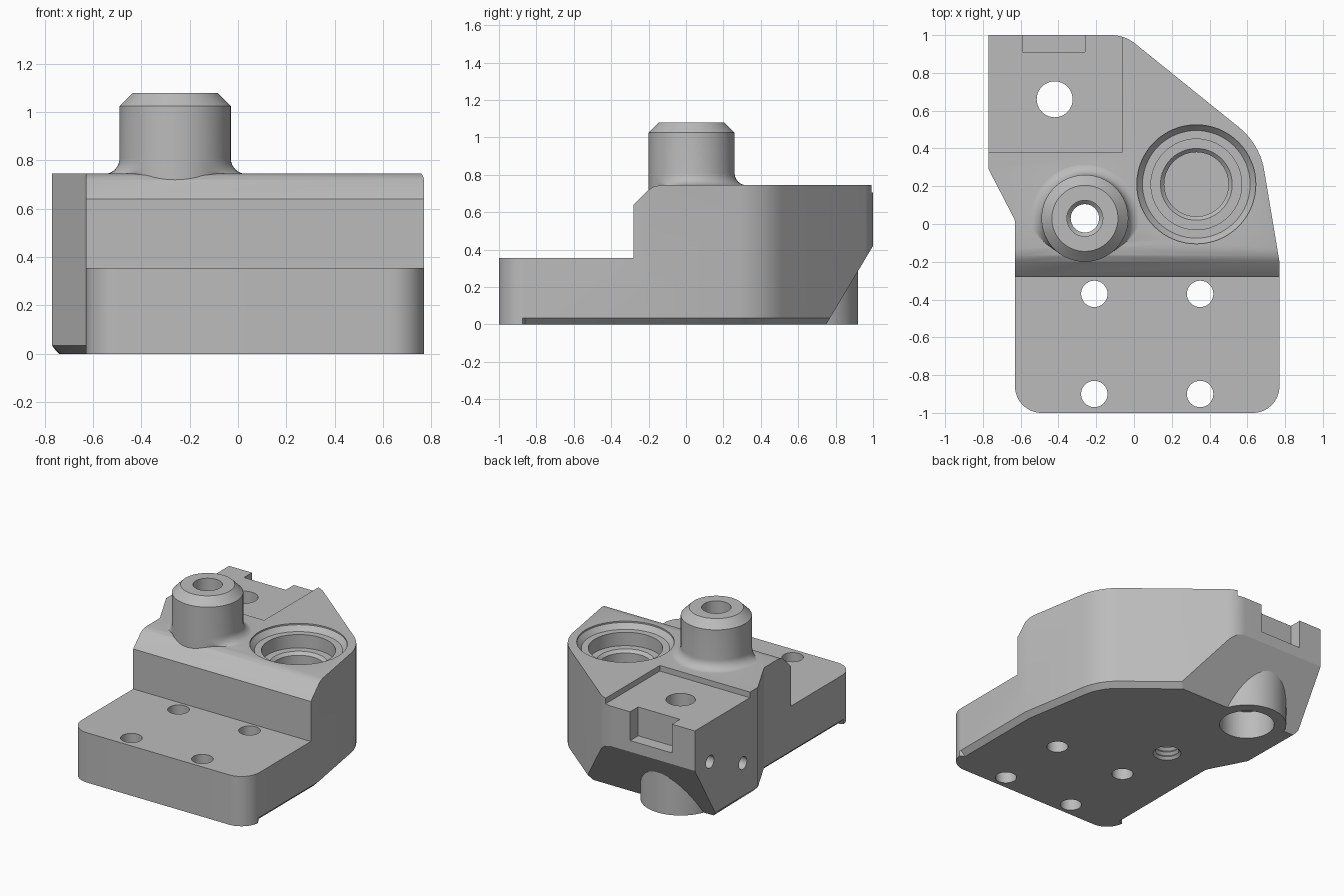
import bpy, bmesh, math
from mathutils import Vector, Matrix

old = bpy.data.objects.get("Cube")
if old:
    bpy.data.objects.remove(old, do_unlink=True)

grey = bpy.data.materials.new("machined_grey")
grey.use_nodes = True
grey.diffuse_color = (0.5, 0.5, 0.5, 1)
grey.node_tree.nodes["Principled BSDF"].inputs["Base Color"].default_value = (0.5, 0.5, 0.5, 1)


def make(name, bm):
    bmesh.ops.recalc_face_normals(bm, faces=bm.faces)
    mesh = bpy.data.meshes.new(name)
    bm.to_mesh(mesh)
    bm.free()
    mesh.materials.append(grey)
    obj = bpy.data.objects.new(name, mesh)
    bpy.context.collection.objects.link(obj)
    return obj


def rounded(corners, steps=10):
    """Outline with a tangent arc at each corner (x, y, radius)."""
    out = []
    for i, (x, y, r) in enumerate(corners):
        p = Vector((x, y))
        if r == 0:
            out.append(p)
            continue
        a = (Vector(corners[i - 1][:2]) - p).normalized()
        b = (Vector(corners[(i + 1) % len(corners)][:2]) - p).normalized()
        half = a.angle(b) / 2
        c = p + (a + b).normalized() * r / math.sin(half)
        d = r / math.tan(half)
        s, e = p + a * d - c, p + b * d - c
        out += [c + s.lerp(e, k / steps).normalized() * r for k in range(steps + 1)]
    return out


def loft(name, rings):
    bm = bmesh.new()
    loops = [[bm.verts.new(v) for v in ring] for ring in rings]
    n = len(loops[0])
    for lo, hi in zip(loops, loops[1:]):
        for i in range(n):
            bm.faces.new((lo[i], lo[(i + 1) % n], hi[(i + 1) % n], hi[i]))
    bm.faces.new(loops[0])
    bm.faces.new(loops[-1])
    return make(name, bm)


def box(name, lo, hi):
    bm = bmesh.new()
    bmesh.ops.create_cube(bm, size=1)
    lo, hi = Vector(lo), Vector(hi)
    for v in bm.verts:
        v.co = (lo + hi) / 2 + v.co * (hi - lo)
    return make(name, bm)


def lathe(name, profile, x, y, steps=64):
    """Solid turned about a vertical axis from (radius, z) points."""
    bm = bmesh.new()
    pts = [(0, profile[0][1])] + profile + [(0, profile[-1][1])]
    vs = [bm.verts.new((r, 0, z)) for r, z in pts]
    es = [bm.edges.new(p) for p in zip(vs, vs[1:])]
    bmesh.ops.spin(bm, geom=vs + es, cent=(0, 0, 0), axis=(0, 0, 1),
                   angle=math.tau, steps=steps)
    bmesh.ops.remove_doubles(bm, verts=bm.verts, dist=1e-4)
    bmesh.ops.translate(bm, verts=bm.verts, vec=(x, y, 0))
    return make(name, bm)


def combine(target, tool, operation):
    mod = target.modifiers.new(operation.lower(), 'BOOLEAN')
    mod.operation, mod.solver, mod.object = operation, 'EXACT', tool
    bpy.context.view_layer.objects.active = target
    bpy.ops.object.modifier_apply(modifier=mod.name)
    bpy.data.objects.remove(tool, do_unlink=True)


# Body outline, with the lower side edges chamfered
plan = rounded([(-0.63, -1, 0.14), (0.77, -1, 0.14), (0.77, -0.2, 0), (0.666, 0.423, 0.37),
                (-0.05, 1, 0.2), (-0.77, 1, 0), (-0.77, 0.29, 0), (-0.63, 0.02, 0.06)])
chamfer = 0.035
bottom = []
for i, p in enumerate(plan):
    t = (plan[(i + 1) % len(plan)] - plan[i - 1]).normalized()
    inset = chamfer if p.y > -0.87 else 0
    bottom.append(p + Vector((-t.y, t.x)) * inset)
body = loft("bracket_body", [[(*p, 0) for p in bottom],
                             [(*p, chamfer) for p in plan],
                             [(*p, 1) for p in plan]])

# Side profile: front step, sloped shoulder and undercut back
side = [(-1.1, -0.1), (0.69, -0.1), (1.1, 0.588), (1.1, 0.745), (-0.13, 0.745),
        (-0.17, 0.738), (-0.2, 0.72), (-0.28, 0.64), (-0.28, 0.355), (-1.1, 0.355)]
combine(body, loft("side_profile", [[(x, y, z) for y, z in side] for x in (-1, 1)]), 'INTERSECT')

# Round boss under the back corner
combine(body, lathe("under_boss", [(0.26, 0), (0.26, 0.6)], -0.42, 0.66), 'UNION')

# Shallow pocket and notch at the back
combine(body, box("pocket", (-0.9, 0.38, 0.705), (-0.06, 1.1, 0.9)), 'DIFFERENCE')
combine(body, box("notch", (-0.59, 0.91, 0.5), (-0.26, 1.1, 0.9)), 'DIFFERENCE')

# Post with a base fillet that fades out toward the front
R, F = 0.23, 0.065
fillet = [(R + F * (1 - math.sin(a)), 0.744 + F * (1 - math.cos(a)))
          for a in (math.pi / 2 * k / 8 for k in range(9))]
post = lathe("post", [(R, 0.6), (R + F, 0.7)] + fillet + [(R, 1.025), (0.175, 1.08)], -0.26, 0.03)
centre = Vector((-0.26, 0.03))
for v in post.data.vertices:
    d = v.co.xy - centre
    if d.length > R + 1e-4:
        t = min(1, max(0, (d.y + 0.2) / 0.15))
        v.co.xy = centre + d.normalized() * (R + (d.length - R) * t)
combine(body, post, 'UNION')

# Post bore, threaded at its lower end
thread = [(0.095, -0.1)]
for k in range(8):
    thread += [(0.092, k * 0.035), (0.075, k * 0.035 + 0.0175)]
combine(body, lathe("post_bore", thread + [(0.075, 0.6), (0.095, 0.62), (0.095, 1.2)],
                    -0.26, 0.03, 48), 'DIFFERENCE')

# Stepped blind bore
combine(body, lathe("stepped_bore", [(0.17, 0.47), (0.17, 0.585), (0.19, 0.605), (0.24, 0.605),
                                     (0.24, 0.7), (0.285, 0.7), (0.315, 0.735), (0.315, 0.9)],
                    0.33, 0.21), 'DIFFERENCE')

# Counterbored through hole
combine(body, lathe("corner_hole", [(0.18, -0.1), (0.18, 0.2), (0.095, 0.2), (0.095, 0.9)],
                    -0.42, 0.66), 'DIFFERENCE')

# Four mounting holes
for x in (-0.21, 0.35):
    for y in (-0.37, -0.9):
        combine(body, lathe("mounting_hole", [(0.07, -0.1), (0.07, 0.5)], x, y, 40), 'DIFFERENCE')

# Two small holes in the side wall
for y, z in ((0.83, 0.42), (0.46, 0.27)):
    hole = lathe("side_hole", [(0.045, -0.2), (0.045, 0.15)], 0, 0, 32)
    hole.data.transform(Matrix.Translation((-0.77, y, z)) @ Matrix.Rotation(math.pi / 2, 4, 'Y'))
    combine(body, hole, 'DIFFERENCE')

bpy.ops.object.select_all(action='DESELECT')
body.select_set(True)
bpy.context.view_layer.objects.active = body
bpy.ops.object.shade_smooth_by_angle(angle=math.radians(25))
